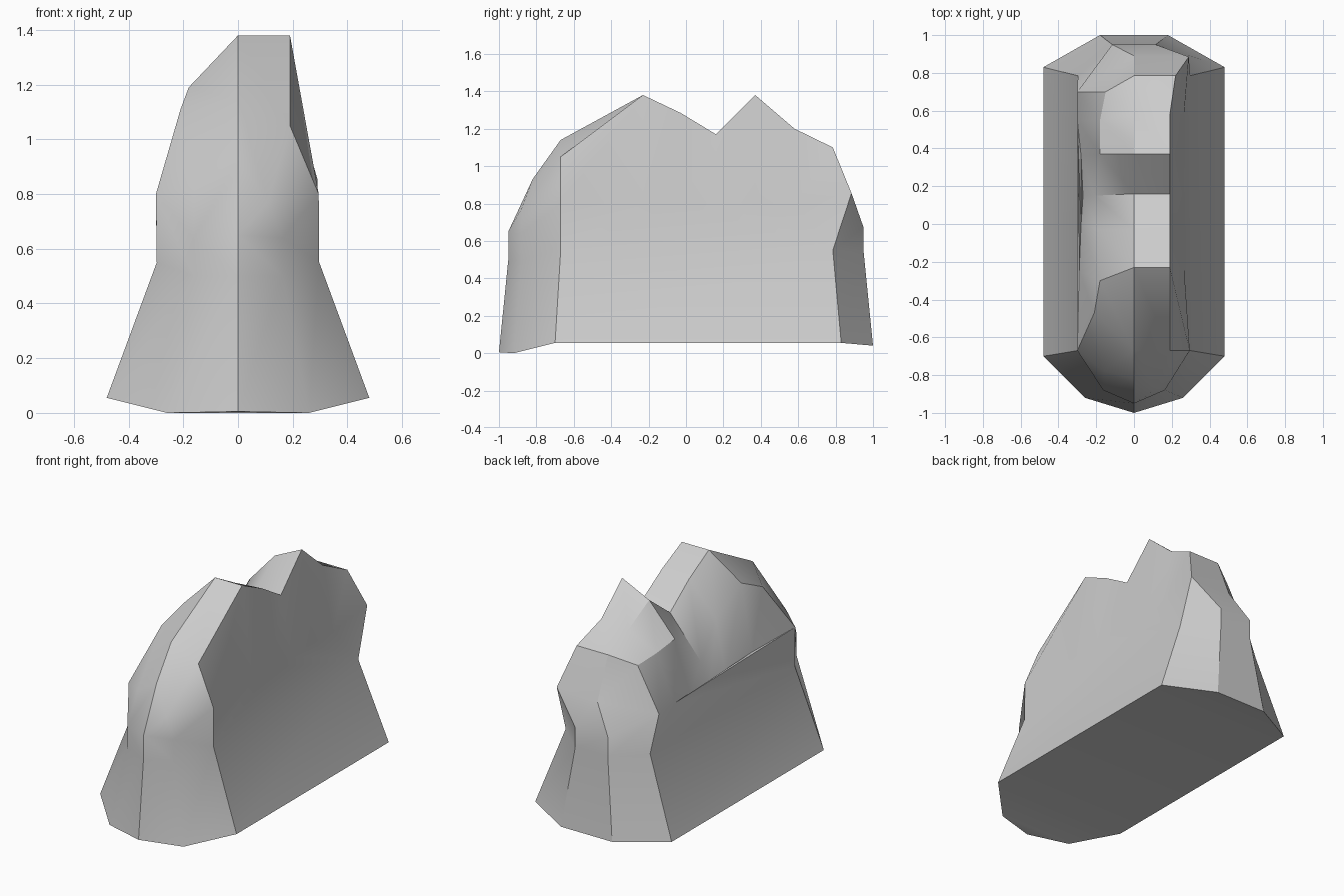
import bpy, bmesh, math

if "Cube" in bpy.data.objects:
    bpy.data.objects.remove(bpy.data.objects["Cube"])

bm = bmesh.new()
V = lambda *p: bm.verts.new(p)
F = lambda *vs: bm.faces.new(vs)


def mirrored(half):
    """Left-right pairs, right column first."""
    return [(V(x, y, z), V(-x, y, z)) for x, y, z in half]


def strip(a, b):
    for i in range(len(a) - 1):
        F(a[i], a[i + 1], b[i + 1], b[i])


# Flared skirt: foot ring and waist ring
def ring(half, front):
    pairs = mirrored(half)
    return [V(*front)] + [p[0] for p in pairs] + [p[1] for p in reversed(pairs)]


foot = ring([(.26, -.92, 0), (.48, -.70, .055), (.48, .83, .055), (.18, 1, .04)], (0, -1, .005))
waist = ring([(.163, -.88, .5), (.297, -.67, .55), (.297, .785, .55), (.115, .95, .54)], (0, -.95, .5))
strip(foot + foot[:1], waist + waist[:1])
F(*foot)
c, r, R, RB, b1, b2, LB, L, l = waist

# Ridge cross-sections: y, right crest (x, z), centre z, left shoulder, left flank
stations = [
    (-.67, .19, 1.05, 1.14, (-.21, -.47, 1.11), (-.30, -.67, .80)),
    (-.23, .19, 1.38, 1.38, (-.18, -.30, 1.19), (-.29, -.25, .80)),
    (-.03, .19, 1.285, 1.27, (-.19, -.03, 1.07), (-.28, 0, .75)),
    (.16, .19, 1.17, 1.13, (-.21, .15, .87), (-.27, .15, .68)),
    (.37, .19, 1.38, 1.29, (-.18, .37, 1.09), (-.28, .36, .76)),
    (.58, .19, 1.20, 1.18, (-.18, .55, 1.07), (-.30, .55, .78)),
    (.785, .22, 1.10, 1.10, (-.15, .70, 1.04), (-.30, .70, .77)),
]
rows = []
for i, (y, x, z, zc, shoulder, flank) in enumerate(stations):
    mid = (.295, y, .80) if i == 0 else (.29, .885, .855) if i == 6 else (.265, y, .80)
    rows.append([V(*mid), V(x, y, z), V(0, y, zc), V(*shoulder), V(*flank)])
for a, b in zip(rows, rows[1:]):
    strip(a, b)
F(R, RB, *[row[0] for row in reversed(rows)])
F(L, LB, *[row[4] for row in reversed(rows)])

# Faceted nose at the front
R1, T, C3, S, L1 = rows[0]
(r1, l1), = mirrored([(.163, -.88, .64)])
c1, c2 = V(0, -.95, .65), V(0, -.82, .93)
r2, l2 = V(.11, -.88, .77), V(-.16, -.78, .83)
strip([R, r, c, l, L], [R1, r1, c1, l1, L1])
for f in [(R1, r1, r2), (R1, r2, T), (r1, c1, r2), (c1, c2, r2), (r2, c2, C3, T),
          (L1, l1, l2), (l1, c1, c2, l2), (l2, c2, C3, S), (L1, l2, S)]:
    F(*f)

# Faceted rear end
M, T, C, S, K = rows[-1]
(u1, u2), = mirrored([(.115, .95, .67)])
bc = V(0, .89, .84)
strip([RB, b1, b2, LB], [M, u1, u2, K])
for f in [(M, u1, bc), (u1, u2, bc), (u2, K, bc), (M, bc, C, T), (bc, K, S, C)]:
    F(*f)

bmesh.ops.triangulate(bm, faces=[f for f in bm.faces if len(f.verts) > 4])
bmesh.ops.recalc_face_normals(bm, faces=bm.faces)
mesh = bpy.data.meshes.new("rock")
bm.to_mesh(mesh)
bm.free()
rock = bpy.data.objects.new("rock", mesh)
bpy.context.collection.objects.link(rock)
bpy.context.view_layer.objects.active = rock
rock.select_set(True)
bpy.ops.object.shade_smooth_by_angle(angle=math.radians(30))
